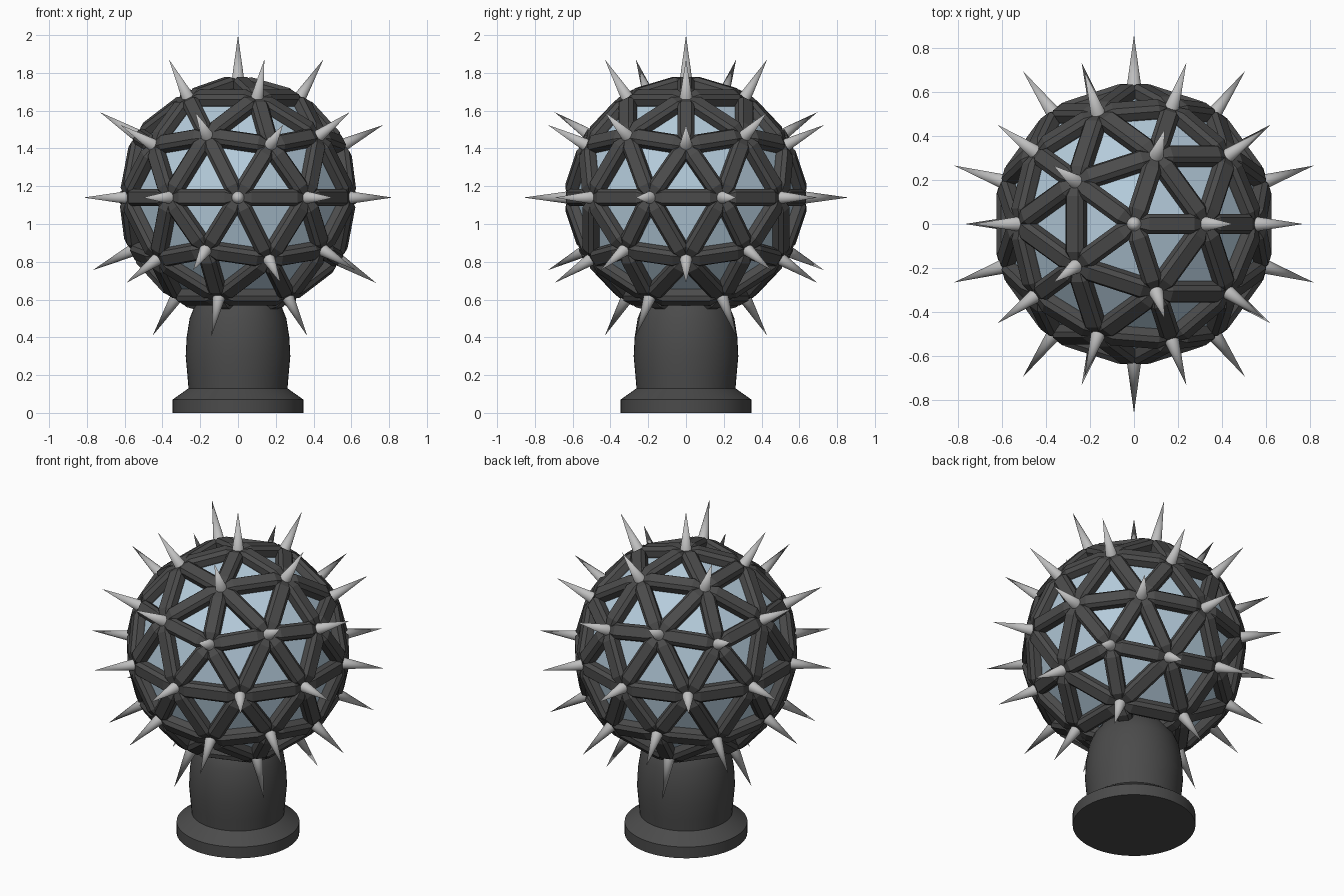
import bpy, bmesh, math
from mathutils import Vector, Matrix

if "Cube" in bpy.data.objects:
    bpy.data.objects.remove(bpy.data.objects["Cube"])

CENTER = Vector((0, 0, 1.14))
R = 0.60


def material(name, rgb):
    m = bpy.data.materials.new(name)
    m.diffuse_color = (*rgb, 1)
    m.use_nodes = True
    m.node_tree.nodes["Principled BSDF"].inputs["Base Color"].default_value = m.diffuse_color
    return m


FRAME = material("charcoal", (0.07, 0.07, 0.07))
GLASS = material("pale blue", (0.46, 0.60, 0.71))
METAL = material("light grey", (0.52, 0.52, 0.52))


def finish(name, bm, mat, smooth=None):
    bmesh.ops.recalc_face_normals(bm, faces=bm.faces)
    me = bpy.data.meshes.new(name)
    bm.to_mesh(me)
    bm.free()
    me.materials.append(mat)
    ob = bpy.data.objects.new(name, me)
    bpy.context.collection.objects.link(ob)
    if smooth:
        bpy.ops.object.select_all(action='DESELECT')
        ob.select_set(True)
        bpy.context.view_layer.objects.active = ob
        bpy.ops.object.shade_smooth_by_angle(angle=math.radians(smooth))
    return ob


def loft(bm, rings):
    """Skin a list of closed rings and cap both ends."""
    vs = [[bm.verts.new(p) for p in ring] for ring in rings]
    n = len(vs[0])
    for a, b in zip(vs, vs[1:]):
        for i in range(n):
            bm.faces.new((a[i], a[(i + 1) % n], b[(i + 1) % n], b[i]))
    bm.faces.new(vs[0])
    bm.faces.new(vs[-1])


def radial_cone(bm, d, r1, r2, start, end, sides):
    """Cone pointing outward from the globe centre along d."""
    rot = d.to_track_quat('Z', 'Y').to_matrix().to_4x4()
    m = Matrix.Translation(CENTER + d * (start + end) / 2) @ rot
    bmesh.ops.create_cone(bm, cap_ends=True, segments=sides, radius1=r1,
                          radius2=r2, depth=end - start, matrix=m)


# Glass globe: flat triangular panes
bm = bmesh.new()
bmesh.ops.create_icosphere(bm, subdivisions=2, radius=R)
nodes = [v.co.normalized() for v in bm.verts]
edges = [(e.verts[0].co.copy(), e.verts[1].co.copy()) for e in bm.edges]
bmesh.ops.translate(bm, verts=bm.verts, vec=CENTER)
finish("glass_panes", bm, GLASS)

# Chamfered struts along every pane edge
bm = bmesh.new()
for a, b in edges:
    mid = (a + b) / 2
    along = (b - a).normalized()
    out = mid.normalized()
    side = along.cross(out)
    half = (b - a).length / 2
    rings = []
    # distance from strut end, half width, shoulder half width, shoulder, top
    stations = ((0.018, 0.026, 0.018, 0.022, 0.034),
                (0.058, 0.046, 0.029, 0.034, 0.055))
    for sgn, order in ((-1, stations), (1, stations[::-1])):
        for inset, w, wt, shoulder, top in order:
            c = CENTER + mid + along * sgn * (half - inset)
            prof = ((-w * 0.8, -0.035), (-w, 0.0), (-w, shoulder), (-wt, top),
                    (wt, top), (w, shoulder), (w, 0.0), (w * 0.8, -0.035))
            rings.append([c + side * x + out * h for x, h in prof])
    loft(bm, rings)
finish("frame_struts", bm, FRAME)

# Hub caps and spikes at every joint outside the pedestal
hubs, spikes = bmesh.new(), bmesh.new()
for d in nodes:
    if d.z > -0.95:
        radial_cone(hubs, d, 0.072, 0.042, 0.585, 0.627, 6)
        radial_cone(spikes, d, 0.039, 0.0, 0.58, 0.86, 20)
finish("joint_hubs", hubs, FRAME)
finish("spikes", spikes, METAL, 40)

# Pedestal: turned foot and bulging neck
bm = bmesh.new()
profile = ((0.347, 0.0), (0.347, 0.07), (0.262, 0.13), (0.268, 0.20),
           (0.277, 0.30), (0.272, 0.40), (0.256, 0.50), (0.23, 0.565),
           (0.19, 0.62))
N = 48
loft(bm, [[(r * math.cos(2 * math.pi * i / N), r * math.sin(2 * math.pi * i / N), z)
           for i in range(N)] for r, z in profile])
finish("pedestal", bm, FRAME, 25)
